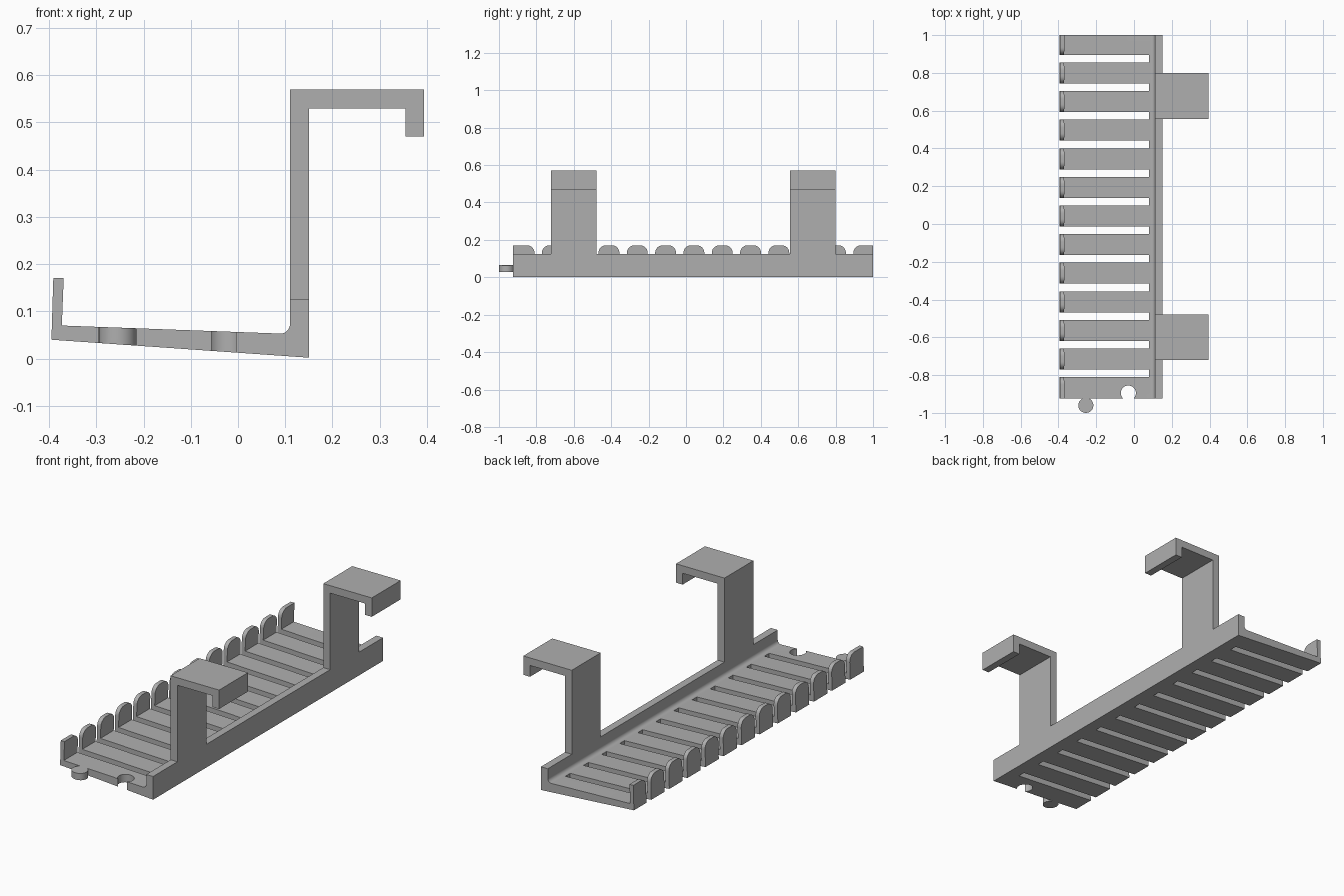
import bpy, bmesh
from math import sin, cos, pi, radians
from mathutils import Vector

cube = bpy.data.objects.get("Cube")
if cube:
    bpy.data.objects.remove(cube)

grey = bpy.data.materials.new("plain grey")
grey.use_nodes = True
colour = (0.43, 0.43, 0.43, 1)
grey.diffuse_color = colour
grey.node_tree.nodes["Principled BSDF"].inputs["Base Color"].default_value = colour

FRONT, BACK = -0.925, 1.0


def arc(cx, cy, r, start, end, steps):
    """Points along an arc, angles in degrees."""
    angles = [radians(start + (end - start) * i / steps) for i in range(steps + 1)]
    return [(cx + r * cos(a), cy + r * sin(a)) for a in angles]


def add_prism(bm, points, place, lo, hi):
    """Extrude a profile; place(u, v, w) maps profile and depth to x, y, z."""
    ends = [[bm.verts.new(place(u, v, w)) for u, v in points] for w in (lo, hi)]
    bm.faces.new(ends[0])
    bm.faces.new(ends[1])
    for i in range(len(points)):
        j = (i + 1) % len(points)
        bm.faces.new((ends[0][i], ends[0][j], ends[1][j], ends[1][i]))


def finish(name, bm):
    bmesh.ops.recalc_face_normals(bm, faces=bm.faces[:])
    mesh = bpy.data.meshes.new(name)
    bm.to_mesh(mesh)
    bm.free()
    obj = bpy.data.objects.new(name, mesh)
    bpy.context.collection.objects.link(obj)
    mesh.materials.append(grey)
    return obj


def select(obj):
    bpy.ops.object.select_all(action="DESELECT")
    obj.select_set(True)
    bpy.context.view_layer.objects.active = obj


def along_y(u, v, w):
    return Vector((u, w, v))


def along_x(u, v, w):
    return Vector((w, u, v))


def along_z(u, v, w):
    return Vector((u, v, w))


# Tray: sloping floor, back rim with a fillet, and front lip
tray_profile = [(-0.395, 0.04), (0.15, 0.002), (0.15, 0.125), (0.11, 0.125)]
tray_profile += arc(0.09, 0.073, 0.02, 0, -92, 8)
tray_profile += [(-0.373, 0.07), (-0.369, 0.171), (-0.391, 0.171)]
bm = bmesh.new()
add_prism(bm, tray_profile, along_y, FRONT, BACK)
tray = finish("tray", bm)

# Slots, flared at the top so that the lip fingers get round corners
half, r, top = 0.02, 0.04, 0.171
bm = bmesh.new()
for i in range(12):
    y = 0.875 - i * 0.1514
    right = arc(y + half + r, top - r, r, 180, 90, 8)
    left = [(2 * y - u, v) for u, v in reversed(right)]
    outline = [(y - half, -0.1), (y + half, -0.1)] + right
    outline += [(y + half + r, 0.3), (y - half - r, 0.3)] + left
    add_prism(bm, outline, along_x, -0.5, 0.08)
slots = finish("slot_cutter", bm)

# Round socket in the front edge
bm = bmesh.new()
add_prism(bm, arc(-0.03, -0.895, 0.04, 0, 348.75, 31), along_z, -0.1, 0.3)
socket = finish("socket_cutter", bm)

for cutter in (slots, socket):
    mod = tray.modifiers.new("cut", "BOOLEAN")
    mod.operation = "DIFFERENCE"
    mod.solver = "EXACT"
    mod.object = cutter
    select(tray)
    bpy.ops.object.modifier_apply(modifier=mod.name)
    bpy.data.objects.remove(cutter)


# Connector knob, following the slope of the floor
def on_floor(u, v, w):
    under, over = 0.0125 - 0.0697 * u, 0.0563 - 0.0367 * u
    return Vector((u, v, under + (over - under) * w))


bm = bmesh.new()
add_prism(bm, arc(-0.255, -0.96, 0.04, 0, 348.75, 31), on_floor, 0, 1)
knob = finish("connector_knob", bm)

# Two hanging hooks
hook_profile = [(0.11, 0.125), (0.15, 0.125), (0.15, 0.53), (0.355, 0.53),
                (0.355, 0.47), (0.394, 0.47), (0.394, 0.57), (0.11, 0.57)]
for name, y in (("front_hook", -0.6), ("back_hook", 0.678)):
    bm = bmesh.new()
    add_prism(bm, hook_profile, along_y, y - 0.121, y + 0.121)
    finish(name, bm)

for obj in (tray, knob):
    select(obj)
    bpy.ops.object.shade_smooth_by_angle(angle=radians(30))
